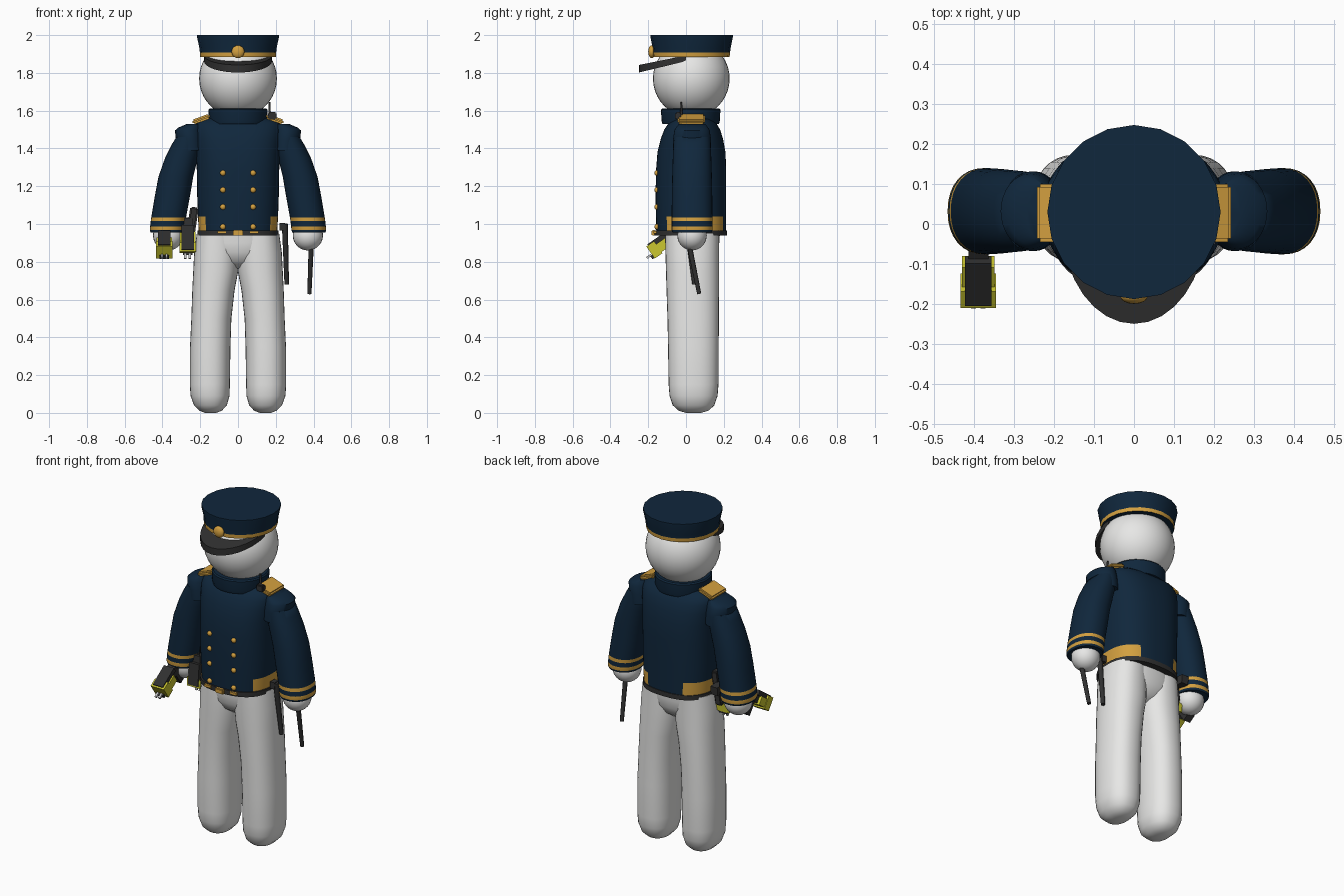
import bpy, bmesh, math
from mathutils import Matrix, Vector

cube = bpy.data.objects.get("Cube")
if cube:
    bpy.data.objects.remove(cube, do_unlink=True)


def material(name, r, g, b):
    m = bpy.data.materials.new(name)
    m.use_nodes = True
    m.diffuse_color = (r, g, b, 1)
    bsdf = next(n for n in m.node_tree.nodes if n.type == 'BSDF_PRINCIPLED')
    bsdf.inputs["Base Color"].default_value = (r, g, b, 1)
    bsdf.inputs["Roughness"].default_value = 0.8
    return m


white = material("white", 0.8, 0.8, 0.79)
navy = material("navy", 0.005, 0.02, 0.045)
gold = material("gold", 0.65, 0.35, 0.05)
charcoal = material("charcoal", 0.03, 0.03, 0.03)
yellow = material("yellow", 0.6, 0.57, 0.03)
steel = material("steel", 0.6, 0.6, 0.6)


def finish(name, bm, mats, smooth=True, angle=40):
    bmesh.ops.recalc_face_normals(bm, faces=bm.faces)
    mesh = bpy.data.meshes.new(name)
    bm.to_mesh(mesh)
    bm.free()
    for m in mats:
        mesh.materials.append(m)
    ob = bpy.data.objects.new(name, mesh)
    bpy.context.collection.objects.link(ob)
    if smooth:
        bpy.ops.object.select_all(action='DESELECT')
        ob.select_set(True)
        bpy.context.view_layer.objects.active = ob
        bpy.ops.object.shade_smooth_by_angle(angle=math.radians(angle))
    return ob


def loft(name, rings, mats, n=32, power=2, rule=None, side=1, angle=40):
    """Skin horizontal rings given as (z, centre x, centre y, radius x, radius y)."""
    bm = bmesh.new()
    loops = []
    for z, cx, cy, rx, ry in rings:
        loop = []
        for i in range(n):
            a = 2 * math.pi * i / n
            c, s = math.cos(a), math.sin(a)
            x = cx + rx * math.copysign(abs(c) ** (2 / power), c)
            y = cy + ry * math.copysign(abs(s) ** (2 / power), s)
            loop.append(bm.verts.new((side * x, y, z)))
        loops.append(loop)
    for a, b in zip(loops, loops[1:]):
        for i in range(n):
            j = (i + 1) % n
            f = bm.faces.new((a[i], a[j], b[j], b[i]))
            if rule:
                f.material_index = rule(f.calc_center_median())
    bm.faces.new(loops[0])
    bm.faces.new(loops[-1])
    return finish(name, bm, mats, angle=angle)


def box(name, size, mat, matrix, bevel=0.0):
    bm = bmesh.new()
    bmesh.ops.create_cube(bm, size=1, matrix=Matrix.Diagonal((*size, 1)))
    if bevel:
        bmesh.ops.bevel(bm, geom=bm.edges[:], offset=bevel, segments=2, affect='EDGES')
    bm.transform(matrix)
    return finish(name, bm, [mat], smooth=bevel > 0)


def ball(name, loc, radii, mat, n=16):
    bm = bmesh.new()
    bmesh.ops.create_uvsphere(bm, u_segments=n, v_segments=n // 2 + 2, radius=1)
    bm.transform(Matrix.Translation(loc) @ Matrix.Diagonal((*radii, 1)))
    return finish(name, bm, [mat], angle=60)


def rod(name, start, end, r1, r2, mat):
    a, b = Vector(start), Vector(end)
    bm = bmesh.new()
    bmesh.ops.create_cone(bm, cap_ends=True, segments=10, radius1=r1, radius2=r2, depth=(b - a).length)
    turn = (b - a).to_track_quat('Z', 'Y').to_matrix().to_4x4()
    bm.transform(Matrix.Translation((a + b) / 2) @ turn)
    return finish(name, bm, [mat])


# Head and collar
ball("head", (0, 0.028, 1.77), (0.206, 0.203, 0.205), white, 36)
loft("collar", [(1.53, 0, 0.025, 0.15, 0.15), (1.55, 0, 0.025, 0.155, 0.155),
                (1.605, 0, 0.025, 0.157, 0.157), (1.612, 0, 0.025, 0.15, 0.15)], [navy])

# Cap with gold band, peak and badge
loft("cap", [(1.885, 0, 0.028, 0.2, 0.203), (1.907, 0, 0.028, 0.202, 0.205),
             (1.93, 0, 0.03, 0.204, 0.206), (1.99, 0, 0.03, 0.217, 0.218),
             (2.0, 0, 0.03, 0.217, 0.218)], [navy, gold], n=20,
     rule=lambda c: int(c.z < 1.9), angle=30)
bm = bmesh.new()
arc = [math.pi * (1 + i / 16) for i in range(17)]
rim = [bm.verts.new((0.18 * math.cos(a), 0.25 * math.sin(a), 1.892 + 0.2 * math.sin(a) * 0.25))
       for a in arc]
peak = bm.faces.new(rim)
lower = bmesh.ops.extrude_face_region(bm, geom=[peak])["geom"]
for v in lower:
    if isinstance(v, bmesh.types.BMVert):
        v.co.z += -0.03 + 0.04 * v.co.y
finish("cap_peak", bm, [charcoal])
ball("cap_badge", (0, -0.182, 1.912), (0.034, 0.018, 0.034), gold)

# Jacket body with gold side panels on the hem
loft("jacket", [(0.945, 0, 0.028, 0.207, 0.185), (1.04, 0, 0.027, 0.212, 0.186),
                (1.15, 0, 0.026, 0.216, 0.187), (1.28, 0, 0.027, 0.218, 0.186),
                (1.38, 0, 0.029, 0.222, 0.18), (1.45, 0, 0.031, 0.228, 0.165),
                (1.5, 0, 0.033, 0.23, 0.148), (1.535, 0, 0.034, 0.222, 0.125),
                (1.555, 0, 0.034, 0.19, 0.1), (1.565, 0, 0.03, 0.13, 0.08)],
     [navy, gold], n=64, power=2.5,
     rule=lambda c: int(c.z < 1.04 and abs(c.x) > (0.12 if c.y > 0.1 else 0.165)))

# Belt and buckle
loft("belt", [(0.938, 0, 0.025, 0.215, 0.192), (0.966, 0, 0.025, 0.215, 0.192)],
     [charcoal], n=48, power=2.5)
box("buckle", (0.055, 0.02, 0.03), gold, Matrix.Translation((0, -0.172, 0.953)), 0.005)

# Trousers
loft("hips", [(0.765, 0, 0.033, 0.07, 0.06), (0.8, 0, 0.033, 0.13, 0.11),
              (0.85, 0, 0.033, 0.19, 0.137), (0.9, 0, 0.033, 0.219, 0.143),
              (0.955, 0, 0.033, 0.212, 0.147)], [white], power=2.3)
for side, label in ((1, "left"), (-1, "right")):
    loft(label + "_leg", [(0, 0.145, 0.04, 0.03, 0.04), (0.012, 0.145, 0.04, 0.06, 0.08),
                          (0.04, 0.146, 0.04, 0.087, 0.11), (0.09, 0.148, 0.04, 0.103, 0.127),
                          (0.15, 0.149, 0.04, 0.106, 0.132), (0.35, 0.147, 0.039, 0.107, 0.134),
                          (0.5, 0.141, 0.038, 0.106, 0.136), (0.65, 0.13, 0.036, 0.112, 0.139),
                          (0.75, 0.118, 0.035, 0.119, 0.141), (0.85, 0.113, 0.033, 0.119, 0.142),
                          (0.95, 0.11, 0.033, 0.108, 0.143)], [white], power=2.3, side=side, angle=60)

    # Sleeve with two gold cuff stripes
    loft(label + "_sleeve", [(0.955, 0.375, 0.032, 0.088, 0.104), (0.967, 0.375, 0.032, 0.092, 0.108),
                             (0.988, 0.373, 0.032, 0.092, 0.108), (1.015, 0.37, 0.032, 0.092, 0.108),
                             (1.035, 0.367, 0.032, 0.092, 0.108), (1.15, 0.347, 0.032, 0.093, 0.107),
                             (1.25, 0.329, 0.032, 0.092, 0.105), (1.35, 0.299, 0.032, 0.087, 0.102),
                             (1.42, 0.274, 0.032, 0.077, 0.099), (1.46, 0.265, 0.032, 0.062, 0.096)],
         [navy, gold], power=2.2, side=side, angle=60,
         rule=lambda c: int(0.967 < c.z < 0.988 or 1.015 < c.z < 1.035))
    # Shoulder cap over the sleeve head
    loft(label + "_shoulder", [(1.39, 0.25, 0.032, 0.073, 0.1), (1.45, 0.255, 0.032, 0.074, 0.1),
                               (1.495, 0.26, 0.032, 0.074, 0.094), (1.51, 0.252, 0.032, 0.065, 0.085),
                               (1.53, 0.235, 0.032, 0.035, 0.07)], [navy], side=side, angle=50)
    ball(label + "_hand", (side * 0.37, 0.032, 0.94), (0.08, 0.078, 0.08), white, 24)

    # Epaulette
    box(label + "_epaulette", (0.098, 0.145, 0.026), gold,
        Matrix.Translation((side * 0.195, 0.028, 1.555)) @ Matrix.Rotation(side * 0.35, 4, 'Y'), 0.008)

    # Buttons in two columns
    for row, z in enumerate((1.27, 1.18, 1.09, 0.985)):
        ball(f"{label}_button_{row + 1}", (side * 0.08, -0.155, z), (0.015, 0.012, 0.015), gold, 12)
    box(label + "_hem_tab", (0.045, 0.014, 0.014), gold, Matrix.Translation((side * 0.085, -0.164, 0.957)))


def stun_gun(prefix, loc, pitch):
    """Muzzle along local -y, sights along local +z."""
    base = Matrix.Translation(loc) @ Matrix.Rotation(math.radians(pitch), 4, 'X')
    parts = (("cartridge", (0.088, 0.05, 0.078), (0, -0.015, 0), yellow),
             ("body", (0.082, 0.06, 0.05), (0, 0.04, -0.006), yellow),
             ("slide", (0.066, 0.13, 0.03), (0, 0.035, 0.03), charcoal),
             ("rear", (0.05, 0.08, 0.05), (0, 0.1, 0), charcoal),
             ("grip", (0.045, 0.05, 0.11), (0, 0.12, -0.05), charcoal),
             ("lamp", (0.05, 0.012, 0.02), (0, -0.046, -0.025), charcoal),
             ("probe_left", (0.012, 0.03, 0.012), (0.012, -0.058, -0.012), steel),
             ("probe_right", (0.012, 0.03, 0.012), (-0.012, -0.058, -0.012), steel))
    for part, size, offset, mat in parts:
        box(f"{prefix}_{part}", size, mat, base @ Matrix.Translation(offset))


# Hand-held and holstered stun guns
stun_gun("held_stun_gun", (-0.39, -0.155, 0.872), 35)
stun_gun("holstered_stun_gun", (-0.267, 0.0, 0.89), 85)
box("holster", (0.045, 0.07, 0.2), charcoal,
    Matrix.Translation((-0.245, 0.03, 0.99)) @ Matrix.Rotation(0.15, 4, 'Y'), 0.008)

# Batons in the left hand and on the left hip
rod("held_baton", (0.388, 0.015, 0.9), (0.378, 0.07, 0.63), 0.014, 0.011, charcoal)
rod("hip_baton", (0.248, 0.005, 1.0), (0.258, 0.045, 0.68), 0.016, 0.012, charcoal)
box("baton_loop", (0.03, 0.04, 0.04), charcoal, Matrix.Translation((0.235, 0.01, 0.985)))

# Shoulder radio with aerial
box("radio", (0.045, 0.03, 0.04), charcoal, Matrix.Translation((0.182, -0.042, 1.572)), 0.006)
rod("radio_aerial", (0.168, -0.025, 1.56), (0.166, -0.025, 1.645), 0.007, 0.005, charcoal)
